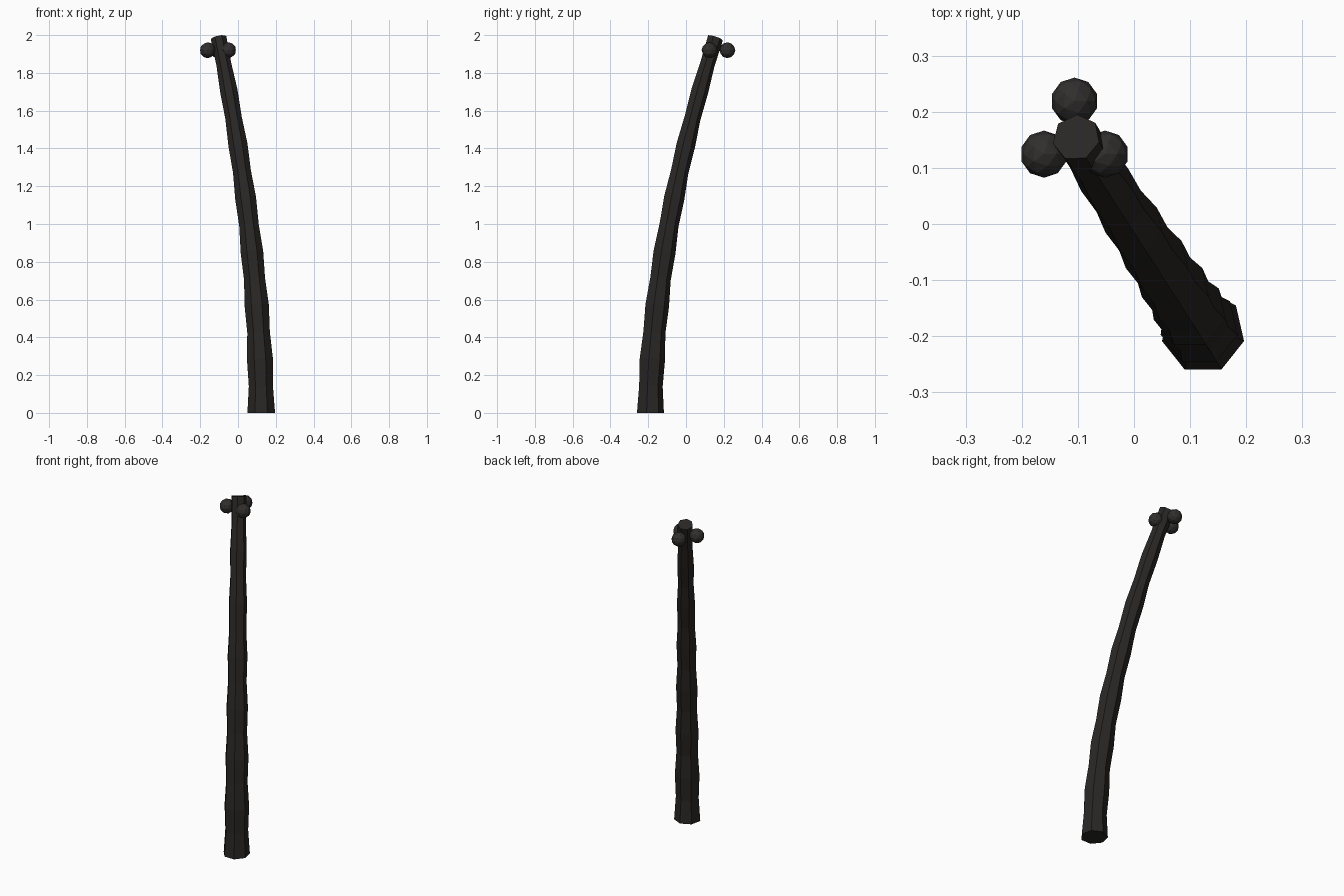
import bpy, bmesh
from math import sin, cos, pi, radians
from mathutils import Vector

if "Cube" in bpy.data.objects:
    bpy.data.objects.remove(bpy.data.objects["Cube"])

SIDES, RINGS = 7, 14
BASE, LEAN, HEIGHT, POWER = Vector((0.123, -0.192, 0)), Vector((-0.226, 0.346, 0)), 1.985, 1.8


def material(name, color):
    m = bpy.data.materials.new(name)
    m.diffuse_color = color
    m.use_nodes = True
    m.node_tree.nodes["Principled BSDF"].inputs["Base Color"].default_value = m.diffuse_color
    return m


def add_object(name, bm, mat):
    mesh = bpy.data.meshes.new(name)
    bmesh.ops.recalc_face_normals(bm, faces=bm.faces)
    bm.to_mesh(mesh)
    bm.free()
    mesh.materials.append(mat)
    obj = bpy.data.objects.new(name, mesh)
    bpy.context.collection.objects.link(obj)
    return obj


bark = material("bark", (0.022, 0.020, 0.018, 1))
shell = material("shell", (0.030, 0.028, 0.027, 1))

# Trunk: leaning seven-sided tube with alternating wide and narrow rings
bm = bmesh.new()
rings = []
for i in range(RINGS + 1):
    t = i / RINGS
    center = BASE + LEAN * t ** POWER + Vector((0, 0, HEIGHT * t))
    tangent = LEAN * POWER * t ** (POWER - 1) + Vector((0, 0, HEIGHT))
    tilt = Vector((0, 0, 1)).rotation_difference(tangent)
    r = (0.075 - 0.032 * t) * (0.9 if i % 2 else 1)
    angles = [pi / 2 + 2 * pi * k / SIDES for k in range(SIDES)]
    rings.append([bm.verts.new(center + tilt @ Vector((r * cos(a), r * sin(a), 0)))
                  for a in angles])
for lo, hi in zip(rings, rings[1:]):
    for k in range(SIDES):
        n = (k + 1) % SIDES
        bm.faces.new((lo[k], lo[n], hi[n], hi[k]))
bm.faces.new(rings[0][::-1])
bm.faces.new(rings[-1])
add_object("trunk", bm, bark)

# Coconuts: three around the crown
for i in range(3):
    a = radians(90 + 120 * i)
    bm = bmesh.new()
    bmesh.ops.create_icosphere(bm, subdivisions=2, radius=0.042)
    nut = add_object(f"coconut_{i + 1}", bm, shell)
    nut.location = (-0.106 + 0.063 * cos(a), 0.156 + 0.063 * sin(a), 1.92)
